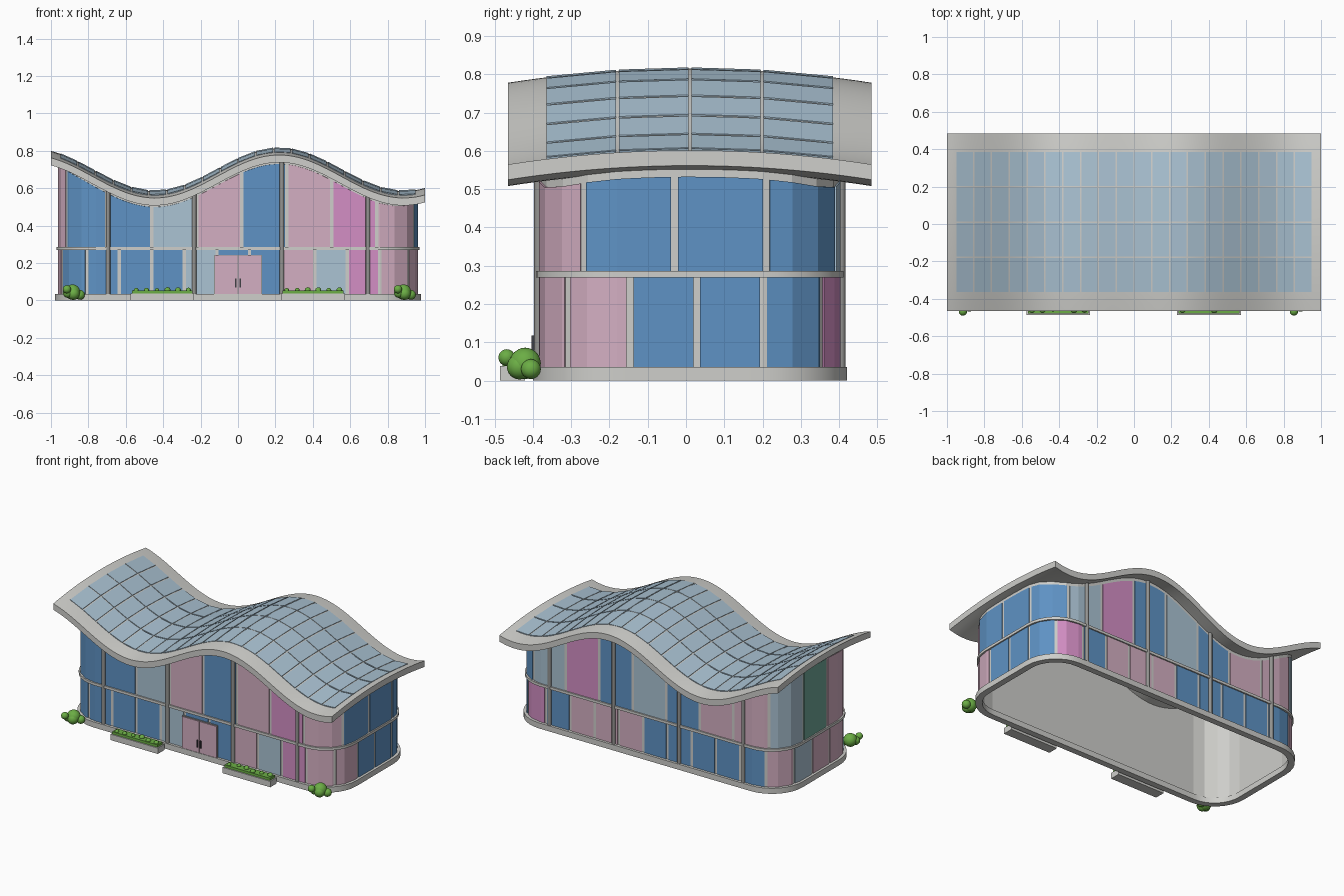
import bpy, bmesh, math, random
from mathutils import Vector

if "Cube" in bpy.data.objects:
    bpy.data.objects.remove(bpy.data.objects["Cube"])

random.seed(4)
CY = 0.01                      # building centre line in y
HX, HY, R = 0.958, 0.39, 0.20  # wall half sizes and corner radius


def srgb(r, g, b):
    return tuple(c / 12.92 if c <= 0.04045 else ((c + 0.055) / 1.055) ** 2.4 for c in (r, g, b)) + (1,)


MATS = {}
for name, col in {
    "concrete grey": (0.81, 0.81, 0.795), "column grey": (0.58, 0.58, 0.57),
    "blue glass": (0.37, 0.575, 0.77), "pale glass": (0.67, 0.765, 0.83),
    "pink glass": (0.83, 0.685, 0.76), "magenta glass": (0.83, 0.56, 0.77),
    "teal glass": (0.43, 0.65, 0.59), "leaf green": (0.42, 0.68, 0.27),
    "dark handle": (0.25, 0.25, 0.27),
}.items():
    MATS[name] = bpy.data.materials.new(name)
    MATS[name].diffuse_color = srgb(*col)
GLASS = ["blue glass", "pale glass", "pink glass", "magenta glass", "teal glass"]


def finish(name, bm, mats, smooth=None):
    bmesh.ops.recalc_face_normals(bm, faces=bm.faces)
    me = bpy.data.meshes.new(name)
    bm.to_mesh(me)
    bm.free()
    for m in mats:
        me.materials.append(MATS[m])
    ob = bpy.data.objects.new(name, me)
    bpy.context.collection.objects.link(ob)
    if smooth:
        bpy.context.view_layer.objects.active = ob
        ob.select_set(True)
        bpy.ops.object.shade_smooth_by_angle(angle=math.radians(smooth))
        ob.select_set(False)
    return ob


def add_box(bm, x0, x1, y0, y1, z0, z1):
    r = bmesh.ops.create_cube(bm, size=1)
    for v in r["verts"]:
        v.co = ((x0 + x1) / 2 + v.co.x * (x1 - x0), (y0 + y1) / 2 + v.co.y * (y1 - y0),
                (z0 + z1) / 2 + v.co.z * (z1 - z0))


def box(name, mat, *dims):
    bm = bmesh.new()
    add_box(bm, *dims)
    return finish(name, bm, [mat])


def roof_z(x, y):
    return 0.70 + 0.115 * math.cos(2 * math.pi * (x - 0.22) / 1.33) - 0.037 * ((y - CY) / 0.475) ** 2


def roof_under(x, y):
    return roof_z(x, y) - 0.04


# Rounded rectangle plan: s runs anticlockwise from the front right corner
ARC = math.pi / 2 * R
LX, LY = 2 * (HX - R), 2 * (HY - R)
PERIM = 2 * (LX + LY) + 4 * ARC


def plan_point(s, off):
    s %= PERIM
    for i, straight in enumerate((LY, LX, LY, LX)):
        a0 = -math.pi / 2 + i * math.pi / 2
        cx = (HX - R) * (1 if i in (0, 1) else -1)
        cy = CY + (HY - R) * (1 if i in (1, 2) else -1)
        if s <= ARC + straight:
            a = a0 + min(s, ARC) / R
            run = max(0, s - ARC)
            return Vector((cx + (R + off) * math.cos(a) - run * math.sin(a),
                           cy + (R + off) * math.sin(a) + run * math.cos(a)))
        s -= ARC + straight
    return plan_point(0, off)


def stations(corner):
    out, s = [], 0.0
    for straight in (LY, LX, LY, LX):
        out += [s + ARC * i / corner for i in range(corner)]
        n = max(1, round(straight / 0.05))
        out += [s + ARC + straight * i / n for i in range(n)]
        s += ARC + straight
    return out


BREAKS = stations(4)


def facet_point(s, off):
    s %= PERIM
    b = BREAKS + [PERIM]
    for a, c in zip(b, b[1:]):
        if a <= s <= c:
            return plan_point(a, off).lerp(plan_point(c, off), (s - a) / (c - a))
    return plan_point(s, off)


def ring(name, mat, o_in, o_out, z0, z1, corner, smooth=None):
    """Closed band around the plan; z1 may be a height or a function of x, y."""
    bm = bmesh.new()
    rows = []
    for s in stations(corner):
        row = []
        for off, top in ((o_in, 0), (o_out, 0), (o_out, 1), (o_in, 1)):
            p = plan_point(s, off)
            z = z0 if not top else (z1(p.x, p.y) if callable(z1) else z1)
            row.append(bm.verts.new((p.x, p.y, z)))
        rows.append(row)
    for a, b in zip(rows, rows[1:] + rows[:1]):
        for j in range(4):
            bm.faces.new((a[j], b[j], b[(j + 1) % 4], a[(j + 1) % 4]))
    return finish(name, bm, [mat], smooth)


def glazing(name, colours, start, z0, top):
    """A row of equal panes round the building, one letter per pane."""
    bm = bmesh.new()
    pitch = PERIM / len(colours)
    for k, c in enumerate(colours):
        a, b = start + k * pitch + 0.009, start + (k + 1) * pitch - 0.009
        cuts = sorted(q for t in BREAKS for q in (t - PERIM, t, t + PERIM) if a + 1e-4 < q < b - 1e-4)
        rows = []
        for s in [a] + cuts + [b]:
            row = []
            for off, up in ((-0.002, 0), (0.004, 0), (0.004, 1), (-0.002, 1)):
                p = facet_point(s, off)
                row.append(bm.verts.new((p.x, p.y, top(p.x, p.y) if up else z0)))
            rows.append(row)
        faces = [bm.faces.new(rows[0]), bm.faces.new(rows[-1])]
        for r0, r1 in zip(rows, rows[1:]):
            faces += [bm.faces.new((r0[j], r1[j], r1[(j + 1) % 4], r0[(j + 1) % 4])) for j in range(4)]
        for f in faces:
            f.material_index = "BLPMT".index(c)
    return finish(name, bm, GLASS)


# Walls, plinth, floor band and panes
ring("wall_shell", "concrete grey", -0.012, 0, 0.01, lambda x, y: roof_under(x, y) + 0.01, 4)
ring("plinth", "concrete grey", -0.02, 0.02, 0, 0.036, 8, 30)
ring("floor_band", "concrete grey", -0.005, 0.012, 0.269, 0.286, 8, 30)
glazing("lower_panes", "PPBBBMBPPPBBBBBPLPPBBBBLBBPLM", 0, 0.034, lambda x, y: 0.27)
glazing("upper_panes", "PBBBLMBLBPPLTPBBLPBPM", -0.017, 0.285, lambda x, y: roof_under(x, y) - 0.02)

# Columns on the long sides
bm = bmesh.new()
for x in (-0.695, -0.235, 0.235, 0.695):
    for y in (CY - 0.395, CY + 0.395):
        h = roof_under(x, y) + 0.01
        r = bmesh.ops.create_cone(bm, cap_ends=True, segments=12, radius1=0.012, radius2=0.012, depth=h - 0.01)
        bmesh.ops.translate(bm, verts=r["verts"], vec=(x, y, (h + 0.01) / 2))
finish("columns", bm, ["column grey"], 40)

# Wavy roof slab
bm = bmesh.new()
NX, NY = 80, 24
grid = [[[bm.verts.new((x, y, roof_z(x, y) - d)) for y in [CY - 0.475 + 0.95 * j / NY for j in range(NY + 1)]]
         for x in [-1 + 2 * i / NX for i in range(NX + 1)]] for d in (0, 0.04)]
for g in grid:
    for i in range(NX):
        for j in range(NY):
            bm.faces.new((g[i][j], g[i + 1][j], g[i + 1][j + 1], g[i][j + 1]))
t, u = grid
for i in range(NX):
    for j in (0, NY):
        bm.faces.new((t[i][j], t[i + 1][j], u[i + 1][j], u[i][j]))
for j in range(NY):
    for i in (0, NX):
        bm.faces.new((t[i][j], t[i][j + 1], u[i][j + 1], u[i][j]))
finish("roof", bm, ["concrete grey"], 30)

# Flat roof lights in a 20 by 4 grid
bm = bmesh.new()
W, D, G = 1.906 / 20, 0.756 / 4, 0.004
for i in range(20):
    for j in range(4):
        x0, x1 = -0.953 + i * W + G, -0.953 + (i + 1) * W - G
        y0, y1 = CY - 0.378 + j * D + G, CY - 0.378 + (j + 1) * D - G
        c = [(x0, y0), (x1, y0), (x1, y1), (x0, y1)]
        hi = [bm.verts.new((x, y, roof_z(x, y) + 0.0038)) for x, y in c]
        lo = [bm.verts.new((x, y, roof_z(x, y) - 0.004)) for x, y in c]
        bm.faces.new(hi)
        bm.faces.new(lo[::-1])
        for k in range(4):
            bm.faces.new((hi[k], lo[k], lo[(k + 1) % 4], hi[(k + 1) % 4]))
finish("roof_lights", bm, ["pale glass"])

# Double entrance door
FY = CY - HY
box("door_frame", "column grey", -0.127, 0.127, FY - 0.012, FY + 0.002, 0.036, 0.243)
for side, sx in (("left", -1), ("right", 1)):
    xs = sorted((sx * 0.0015, sx * 0.124))
    box(side + "_door", "pink glass", *xs, FY - 0.017, FY, 0.036, 0.24)
    xs = sorted((sx * 0.008, sx * 0.015))
    box(side + "_door_handle", "dark handle", *xs, FY - 0.024, FY - 0.016, 0.07, 0.118)

# Planters with low hedges
for side, x0, x1 in (("left", -0.575, -0.235), ("right", 0.23, 0.572)):
    box(side + "_planter", "concrete grey", x0, x1, -0.486, -0.42, 0, 0.038)
    bm = bmesh.new()
    add_box(bm, x0 + 0.008, x1 - 0.008, -0.479, -0.427, 0.03, 0.054)
    for i in range(6):
        r = bmesh.ops.create_icosphere(bm, subdivisions=2, radius=random.uniform(0.012, 0.018))
        x = x0 + 0.03 + (x1 - x0 - 0.06) * i / 5
        bmesh.ops.translate(bm, verts=r["verts"], vec=(x, random.uniform(-0.465, -0.44), 0.054))
    finish(side + "_hedge", bm, ["leaf green"], 50)

# Round bushes at the front corners
for side, bx in (("left", -0.885), ("right", 0.885)):
    bm = bmesh.new()
    for dx, y, z, rad in ((0, -0.42, 0.045, 0.041), (0.005, -0.435, 0.036, 0.033), (-0.03, -0.468, 0.06, 0.022),
                          (0.04, -0.405, 0.03, 0.026), (-0.025, -0.44, 0.04, 0.026)):
        r = bmesh.ops.create_icosphere(bm, subdivisions=3, radius=rad)
        bmesh.ops.translate(bm, verts=r["verts"], vec=(bx + dx, y, z))
    finish(side + "_bush", bm, ["leaf green"], 50)

for m in bpy.data.materials:
    if m.users and not m.is_grease_pencil:
        m.use_nodes = True
        m.node_tree.nodes["Principled BSDF"].inputs["Base Color"].default_value = m.diffuse_color
